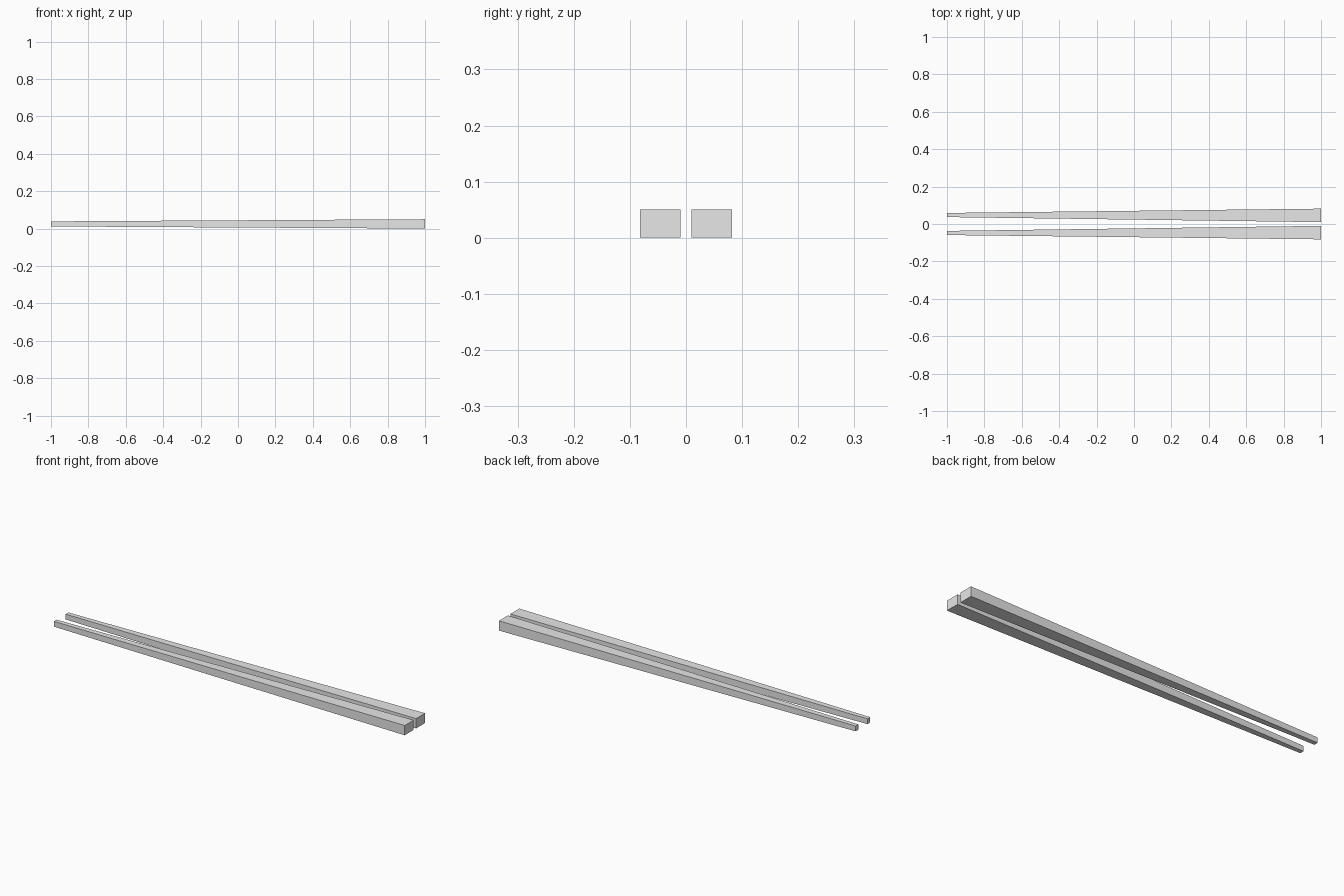
import bpy
import bmesh

cube = bpy.data.objects.get("Cube")
if cube:
    bpy.data.objects.remove(cube, do_unlink=True)

# Single plain grey material
grey = bpy.data.materials.new("plain_grey")
grey.use_nodes = True
colour = (0.8, 0.8, 0.8, 1)
grey.diffuse_color = colour
grey.node_tree.nodes["Principled BSDF"].inputs["Base Color"].default_value = colour

MID_Z = 0.025
THICK_END = (0.072, 0.05)     # width, height
THIN_END = (0.022, 0.027)


def tapered_stick(name, side):
    """Square-sectioned stick along x, thick at +x and thin at -x."""
    bm = bmesh.new()
    bmesh.ops.create_cube(bm, size=2)
    for v in bm.verts:
        thick = v.co.x > 0
        width, height = THICK_END if thick else THIN_END
        centre = 0.046 if thick else 0.048
        v.co.y = side * centre + v.co.y * width / 2
        v.co.z = MID_Z + v.co.z * height / 2
    mesh = bpy.data.meshes.new(name)
    bm.to_mesh(mesh)
    bm.free()
    mesh.materials.append(grey)
    obj = bpy.data.objects.new(name, mesh)
    bpy.context.collection.objects.link(obj)


# Matching pair of sticks, side by side
tapered_stick("front_stick", -1)
tapered_stick("back_stick", 1)
